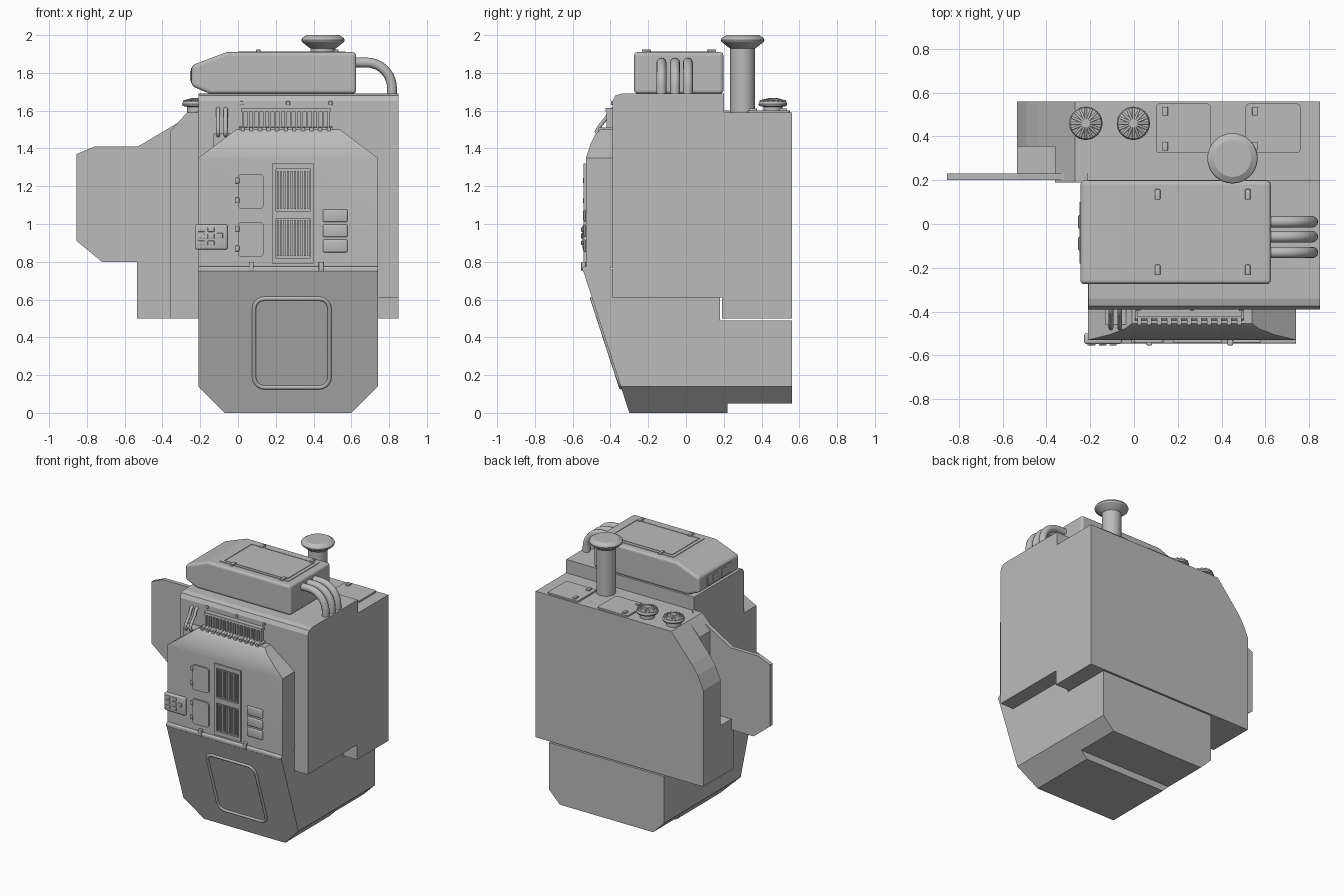
import bpy, bmesh, math
from mathutils import Vector

cube = bpy.data.objects.get("Cube")
if cube:
    bpy.data.objects.remove(cube, do_unlink=True)

grey = bpy.data.materials.new("plain grey")
grey.use_nodes = True
COLOUR = (0.5, 0.5, 0.5, 1)
grey.diffuse_color = COLOUR
grey.node_tree.nodes["Principled BSDF"].inputs["Base Color"].default_value = COLOUR


def finish(name, bm, smooth=True):
    bmesh.ops.remove_doubles(bm, verts=bm.verts, dist=1e-5)
    bmesh.ops.recalc_face_normals(bm, faces=bm.faces)
    me = bpy.data.meshes.new(name)
    bm.to_mesh(me)
    bm.free()
    ob = bpy.data.objects.new(name, me)
    bpy.context.collection.objects.link(ob)
    me.materials.append(grey)
    if smooth:
        bpy.ops.object.select_all(action="DESELECT")
        ob.select_set(True)
        bpy.context.view_layer.objects.active = ob
        bpy.ops.object.shade_smooth_by_angle(angle=math.radians(30))
    return ob


def box(name, x, y, z, r=0, axis=None, seg=3):
    """Box from ranges; r rounds all edges, or only those along one axis."""
    bm = bmesh.new()
    bmesh.ops.create_cube(bm, size=1)
    for v in bm.verts:
        v.co = [a[0] if c < 0 else a[1] for a, c in zip((x, y, z), v.co)]
    if r:
        edges = [e for e in bm.edges if axis is None
                 or abs(e.verts[0].co[axis] - e.verts[1].co[axis]) > 1e-6]
        bmesh.ops.bevel(bm, geom=edges, offset=r, segments=seg, profile=0.5, affect="EDGES")
    return finish(name, bm, smooth=bool(r))


def loft(name, rings, cap=True, smooth=False):
    bm = bmesh.new()
    rows = [[bm.verts.new(p) for p in ring] for ring in rings]
    n = len(rows[0])
    for a, b in zip(rows, rows[1:]):
        for i in range(n):
            j = (i + 1) % n
            bm.faces.new((a[i], a[j], b[j], b[i]))
    if cap:
        bm.faces.new(rows[0])
        bm.faces.new(rows[-1])
    return finish(name, bm, smooth)


def prism_y(name, xz, y0, y1):
    return loft(name, [[(x, y, z) for x, z in xz] for y in (y0, y1)])


def prism_x(name, yz, x0, x1):
    return loft(name, [[(x, y, z) for y, z in yz] for x in (x0, x1)])


def lathe(name, x, y, profile, n=32):
    rings = [[(x + r * math.cos(i * math.tau / n), y + r * math.sin(i * math.tau / n), z)
              for i in range(n)] for r, z in profile]
    return loft(name, rings, smooth=True)


def tube(name, pts, r, cyclic=False, sides=12):
    """Round tube swept along a path, converted to a mesh."""
    cu = bpy.data.curves.new(name, "CURVE")
    cu.dimensions = "3D"
    cu.bevel_depth = r
    cu.bevel_resolution = sides // 4
    cu.use_fill_caps = True
    sp = cu.splines.new("POLY")
    sp.points.add(len(pts) - 1)
    for p, c in zip(sp.points, pts):
        p.co = (*c, 1)
    sp.use_cyclic_u = cyclic
    cu.materials.append(grey)
    ob = bpy.data.objects.new(name, cu)
    bpy.context.collection.objects.link(ob)
    return ob


# Main housing with a chamfered front top edge
prism_x("main_housing", [(-.39, .61), (-.39, 1.65), (-.375, 1.68), (-.34, 1.69),
                         (.2, 1.69), (.2, .61)], -.208, .85)

# Rear housing: sloped shoulder, with a recess above a low block
shoulder = [(-.27, 1.59), (.85, 1.59), (.85, .5), (-.535, .5),
            (-.535, 1.22), (-.49, 1.32), (-.44, 1.39)]
prism_y("rear_housing", shoulder, .355, .56)
prism_y("rear_housing_inner", [(-.27, 1.59), (.85, 1.59), (.85, .5), (-.36, .5), (-.36, 1.49)], .19, .355)
box("shoulder_block", (-.535, -.36), (.2, .355), (.5, .88))
prism_y("side_fin", [(-.855, .91), (-.855, 1.37), (-.76, 1.41), (-.53, 1.41), (-.21, 1.6),
                     (-.21, .8), (-.72, .8)], .2, .23)

# Lower hull with tapered front and cut bottom corners
def hull_ring(y, bottom, top):
    k = .14 - bottom
    return [(-.21, y, top), (-.21, y, .14), (-.21 + k, y, bottom),
            (.74 - k, y, bottom), (.74, y, .14), (.74, y, top)]


nose = hull_ring(-.3, 0, .76)
nose = [(x, -.3 - z * .325, z) for x, y, z in nose]
loft("lower_hull", [nose, hull_ring(.18, 0, .76)])
loft("lower_hull_middle", [hull_ring(.17, 0, .49), hull_ring(.22, 0, .49)])
loft("lower_hull_rear", [hull_ring(.21, .05, .49), hull_ring(.56, .05, .49)])
box("hull_lip", (-.21, .74), (-.547, -.4), (.745, .775), .008, 0)
for x in (.07, .44):
    box("lip_clip", (x - .013, x + .013), (-.555, -.53), (.75, .8), .005)

# Rounded access door frame on the sloped nose
def nose_point(x, z, out=0.0):
    return (x, -.3 - z * .325 - out, z)


frame = []
for cx, cz, start in ((.43, .55, 0), (.14, .55, 90), (.14, .19, 180), (.43, .19, 270)):
    for step in range(6):
        a = math.radians(start + step * 18)
        frame.append(nose_point(cx + .055 * math.cos(a), cz + .055 * math.sin(a)))
tube("door_frame", frame, .011, cyclic=True)

# Front panel, curving back at the top between two chamfered shoulders
def panel_ring(y, top):
    s = (top - 1.35) / .15 * .2
    return [(-.21, y, .77), (.74, y, .77), (.74, y, 1.35),
            (.74 - s, y, top), (-.21 + s, y, top), (-.21, y, 1.35)]


loft("front_panel", [panel_ring(y, t) for y, t in
                     ((-.38, 1.5), (-.455, 1.5), (-.48, 1.475), (-.505, 1.425), (-.53, 1.3501))],
     smooth=True)
box("panel_shoulder_block", (-.13, 0), (-.46, -.38), (1.4, 1.48))

# Tall vent with two sets of upright slats
F = -.53
for x in ((.18, .2), (.385, .4)):
    box("vent_frame_side", x, (F - .012, F), (.79, 1.32))
for z in ((.79, .82), (1.03, 1.07), (1.29, 1.32)):
    box("vent_frame_bar", (.2, .385), (F - .012, F), z)
for z in ((.82, 1.03), (1.07, 1.29)):
    for i in range(10):
        x = .206 + i * .018
        box("vent_slat", (x, x + .01), (F - .008, F + .01), (z[0] + .01, z[1] - .01))

# Hinged covers and small plates on the front panel
for z in (.825, 1.08):
    box("front_cover", (0, .135), (F - .012, F), (z, z + .185), .018, 1)
    for dz in (.03, .135):
        box("cover_hinge", (-.014, .008), (F - .015, F), (z + dz, z + dz + .03), .004)
for z in (.85, .93, 1.01):
    box("small_plate", (.45, .58), (F - .014, F), (z, z + .067), .008)

# Keypad
box("keypad", (-.228, -.055), (-.548, -.5), (.865, .997), .01)
for x in (-.195, -.143):
    for z in (.9, .935, .97):
        box("key", (x - .018, x + .018), (-.555, -.54), (z - .012, z + .012), .003)
box("key_large", (-.112, -.08), (-.555, -.54), (.925, .952), .003)

# Upper intake: slatted box above a toothed tray
box("intake_back", (.02, .485), (-.4, -.38), (1.5, 1.615))
for z in ((1.595, 1.615), (1.5, 1.51)):
    box("intake_rail", (.015, .49), (-.425, -.38), z)
for i in range(17):
    x = .02 + i * .0283
    box("intake_slat", (x, x + .012), (-.42, -.38), (1.505, 1.6))
prism_x("intake_tray", [(-.39, 1.49), (-.39, 1.515), (-.43, 1.51), (-.46, 1.485), (-.46, 1.475)], .005, .5)
for i in range(11):
    x = .015 + i * .0455
    box("tray_tooth", (x, x + .02), (-.462, -.43), (1.48, 1.512))
for x in (.02, .265, .49):
    box("front_bolt", (x - .01, x + .01), (-.398, -.38), (1.63, 1.65), .003)

# Twin grab handles
for x in (-.105, -.065):
    tube("grab_handle", [(x, -.4, 1.46), (x, -.46, 1.47), (x, -.475, 1.49), (x, -.455, 1.52),
                         (x, -.415, 1.57), (x, -.405, 1.6), (x, -.385, 1.61)], .011)

# Top cowl with sloping left end
cowl = prism_y("top_cowl", [(-.245, 1.73), (-.245, 1.84), (-.06, 1.91), (.625, 1.91),
                            (.625, 1.69), (-.15, 1.69)], -.275, .198)
bev = cowl.modifiers.new("Rounded edges", "BEVEL")
bev.width, bev.segments = .018, 3
box("cowl_end_panel", (-.25, -.24), (-.18, .1), (1.745, 1.825), .004)
for y in (-.09, .01):
    box("end_lamp", (-.255, -.24), (y - .03, y + .03), (1.76, 1.81), .004)

# Lid with raised border and latches
box("cowl_lid", (.03, .54), (-.195, .12), (1.9, 1.914))
for y in ((-.22, -.2), (.125, .148)):
    box("lid_border", (0, .57), y, (1.9, 1.914))
for x in ((0, .025), (.545, .57)):
    box("lid_border", x, (-.2, .125), (1.9, 1.914))
for x in (.108, .52):
    for y in (-.21, .135):
        box("lid_latch", (x - .012, x + .012), (y - .024, y + .024), (1.9, 1.923), .004)

# Three pipes bending from the cowl into the housing
arc = [(.68 + .135 * math.sin(a), 1.72 + .135 * math.cos(a))
       for a in (math.radians(i * 9) for i in range(11))]
for y in (-.13, -.058, .01):
    tube("cowl_pipe", [(x, y, z) for x, z in [(.6, 1.855)] + arc + [(.815, 1.67)]], .026, sides=16)

# Exhaust stack with mushroom cap
lathe("exhaust_stack", .45, .3, [(.066, 1.58), (.066, 1.93), (.075, 1.935), (.112, 1.965),
                                 (.115, 1.975), (.11, 1.985), (.085, 2)])

# Two ribbed valve wheels
for x in (-.22, -.003):
    lathe("valve_base", x, .46, [(.05, 1.56), (.05, 1.62), (.073, 1.625), (.076, 1.635),
                                 (.07, 1.65), (.02, 1.662), (.02, 1.668)])
    for i in range(16):
        a = i * math.tau / 16
        d = Vector((math.cos(a), math.sin(a), 0))
        c = Vector((x, .46, 0))
        tube("valve_rib", [c + d * .018 + Vector((0, 0, 1.662)),
                           c + d * .07 + Vector((0, 0, 1.648))], .006, sides=8)

# Rear deck hatches with hinges
for x0 in (.1, .51):
    box("deck_hatch", (x0, x0 + .25), (.325, .55), (1.58, 1.602), .015, 2)
    for y in (.355, .515):
        box("hatch_hinge", (x0 + .03, x0 + .055), (y - .02, y + .02), (1.595, 1.612), .003)
